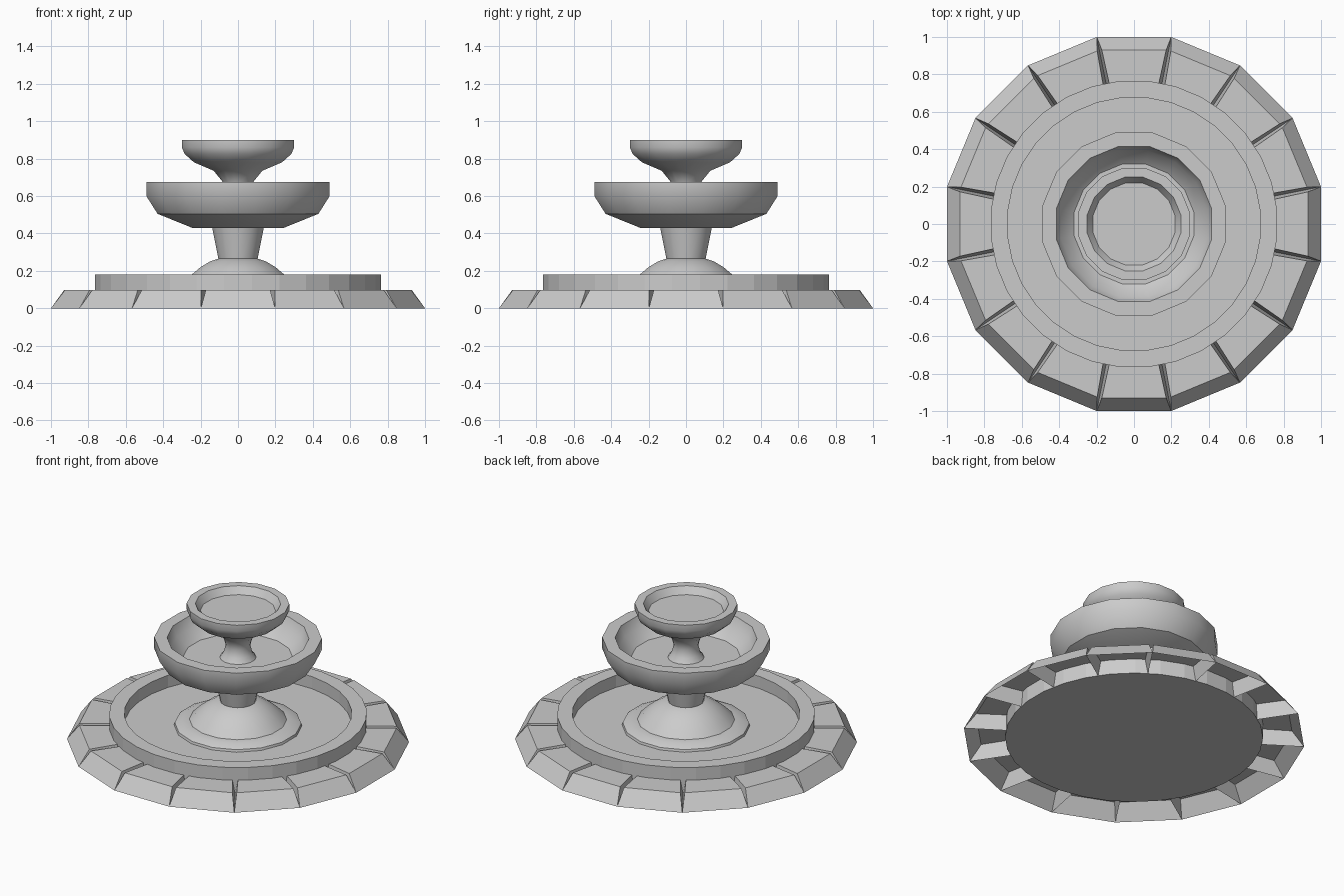
import bpy, bmesh, math
from mathutils import Matrix

if "Cube" in bpy.data.objects:
    bpy.data.objects.remove(bpy.data.objects["Cube"], do_unlink=True)

stone = bpy.data.materials.new("grey stone")
stone.use_nodes = True
GREY = (0.6, 0.6, 0.6, 1)
stone.diffuse_color = GREY
stone.node_tree.nodes["Principled BSDF"].inputs["Base Color"].default_value = GREY


def finish(name, bm, smooth=None):
    mesh = bpy.data.meshes.new(name)
    bm.to_mesh(mesh)
    bm.free()
    mesh.materials.append(stone)
    obj = bpy.data.objects.new(name, mesh)
    bpy.context.collection.objects.link(obj)
    if smooth:
        bpy.ops.object.select_all(action='DESELECT')
        obj.select_set(True)
        bpy.context.view_layer.objects.active = obj
        bpy.ops.object.shade_smooth_by_angle(angle=math.radians(smooth))
    return obj


def lathe(name, profile, sides=16, smooth=35):
    """Turn (radius, height) points into a capped solid; radius is to the flats."""
    bm = bmesh.new()
    rings = []
    for r, z in profile:
        r /= math.cos(math.pi / sides)
        angles = [(i + 0.5) * math.tau / sides for i in range(sides)]
        rings.append([bm.verts.new((r * math.cos(a), r * math.sin(a), z)) for a in angles])
    for low, high in zip(rings, rings[1:]):
        for i in range(sides):
            j = (i + 1) % sides
            bm.faces.new((low[i], low[j], high[j], high[i]))
    bm.faces.new(rings[0][::-1])
    bm.faces.new(rings[-1])
    return finish(name, bm, smooth)


# Ring of kerb stones: open underneath, with V grooves between them
HEIGHT = 0.097
bm = bmesh.new()
for i in range(16):
    turn = Matrix.Rotation(i * math.tau / 16, 4, 'Z')
    section = [(0.147, 0.74, 0), (0.13, 0.74, HEIGHT), (0.172, 0.93, HEIGHT), (0.199, 1.0, 0)]
    right = [bm.verts.new(turn @ Matrix.Diagonal((1, 1, 1, 1)).to_3x3().to_4x4() @ bm_co)
             for bm_co in [Matrix.Translation(p).to_translation() for p in section]]
    left = [bm.verts.new(turn @ Matrix.Translation((-x, y, z)).to_translation())
            for x, y, z in section]
    bm.faces.new(right)
    bm.faces.new(left[::-1])
    for k in (1, 2):
        bm.faces.new((right[k], left[k], left[k + 1], right[k + 1]))
bmesh.ops.recalc_face_normals(bm, faces=bm.faces)
for f in bm.faces:
    # Face every panel outwards from its own stone
    if abs(f.normal.z) > 0.9 and f.normal.z < 0:
        f.normal_flip()
finish("kerb_stones", bm)

# Round pool with a raised lip
lathe("pool", [(0.765, 0), (0.765, 0.18), (0.675, 0.18), (0.675, 0.1)], 32, None)

# Stepped foot and dome
lathe("dome_base", [(0.375, 0.095), (0.37, 0.115), (0.33, 0.135), (0.285, 0.14),
                    (0.245, 0.182), (0.2, 0.22), (0.15, 0.25), (0.09, 0.27)])

# Lower column and bowl
lathe("lower_column", [(0.105, 0.265), (0.14, 0.44)])
lathe("lower_bowl", [(0.245, 0.43), (0.43, 0.505), (0.49, 0.6), (0.49, 0.675),
                     (0.415, 0.675), (0.39, 0.61), (0.32, 0.55)])

# Upper column flaring into the top bowl
lathe("upper_bowl", [(0.11, 0.545), (0.085, 0.58), (0.072, 0.63), (0.085, 0.68),
                     (0.13, 0.735), (0.235, 0.78), (0.285, 0.825), (0.3, 0.86),
                     (0.3, 0.9), (0.25, 0.9), (0.22, 0.855)])
